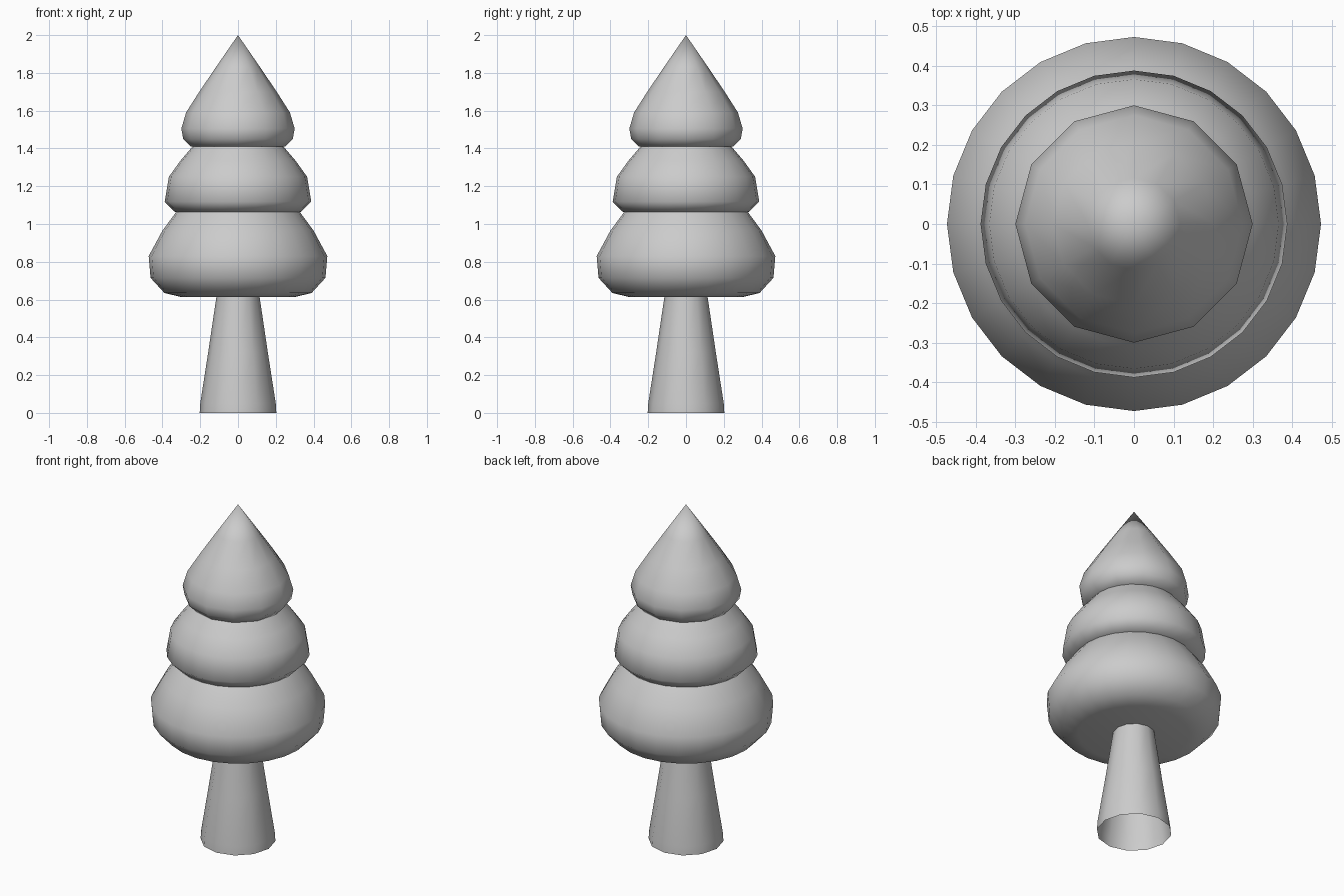
import bpy, bmesh
from math import sin, cos, pi, radians

if "Cube" in bpy.data.objects:
    bpy.data.objects.remove(bpy.data.objects["Cube"])


def lathe(name, profile, sides, cap_bottom=False):
    """Revolve (radius, z) points, listed bottom to top, about z."""
    bm = bmesh.new()
    rings = []
    for r, z in profile:
        if r == 0:
            rings.append([bm.verts.new((0, 0, z))] * sides)
        else:
            rings.append([bm.verts.new((r * cos(2 * pi * i / sides),
                                        r * sin(2 * pi * i / sides), z))
                          for i in range(sides)])
    for a, b in zip(rings, rings[1:]):
        for i in range(sides):
            j = (i + 1) % sides
            corners = [a[i], a[j], b[j], b[i]]
            bm.faces.new(list(dict.fromkeys(corners)))
    if cap_bottom:
        bm.faces.new(rings[0][::-1])
    me = bpy.data.meshes.new(name)
    bm.to_mesh(me)
    bm.free()
    ob = bpy.data.objects.new(name, me)
    bpy.context.collection.objects.link(ob)
    bpy.context.view_layer.objects.active = ob
    ob.select_set(True)
    bpy.ops.object.shade_smooth_by_angle(angle=radians(60))
    ob.select_set(False)
    return ob


# Hollow tapered trunk, open underneath
lathe("trunk", [(0.203, 0), (0.2, 0.05), (0.158, 0.32), (0.112, 0.63)], 12)

# Three stacked foliage tiers
lathe("lower_foliage", [(0.30, 0.613), (0.39, 0.635), (0.463, 0.715),
                        (0.473, 0.83), (0.40, 0.965), (0.33, 1.06),
                        (0.29, 1.10)], 24, True)
lathe("middle_foliage", [(0.29, 1.062), (0.335, 1.065), (0.388, 1.118),
                         (0.366, 1.25), (0.305, 1.335), (0.245, 1.405),
                         (0.215, 1.44)], 24, True)
lathe("top_foliage", [(0.20, 1.405), (0.25, 1.41), (0.29, 1.45),
                      (0.30, 1.505), (0.275, 1.59), (0.205, 1.70),
                      (0.117, 1.83), (0, 2.0)], 12, True)
